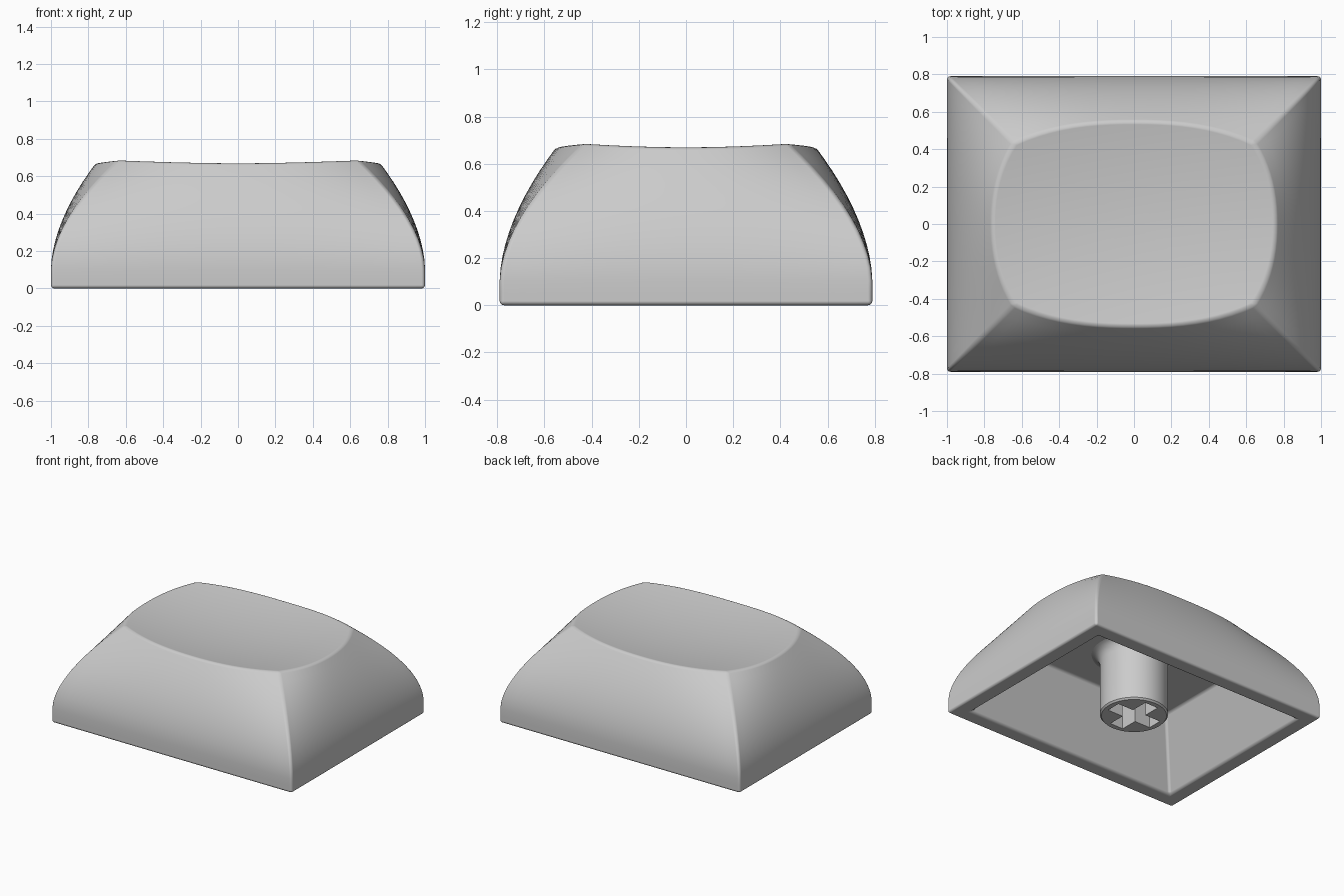
import bpy, bmesh, math

if "Cube" in bpy.data.objects:
    bpy.data.objects.remove(bpy.data.objects["Cube"])

HX, HY = 1.0, 0.79      # half footprint
N = 20                  # points per side


def dish(x, y):
    """Height of the scooped top surface."""
    return 0.626 + 0.079 * x * x + 0.151 * y * y


def inset(z):
    return 0.24 * (max(0, z - 0.1) / 0.57) ** 1.8


def wall_point(side, s, z):
    """Point on a bulged side wall; s runs -1..1 along the side."""
    i = inset(z)
    power = 2.2 if side % 2 == 0 else 2.5
    across = i * (1 + 0.417 * abs(s) ** power)
    cx, cy = HX - 1.417 * i, HY - 1.417 * i
    return [(HX - across, s * cy), (-s * cx, HY - across),
            (-HX + across, -s * cy), (s * cx, -HY + across)][side]


def rect_point(side, s, hx, hy):
    return [(hx, s * hy), (-s * hx, hy), (-hx, -s * hy), (s * hx, -hy)][side]


def make_object(name, bm):
    bmesh.ops.recalc_face_normals(bm, faces=bm.faces)
    me = bpy.data.meshes.new(name)
    bm.to_mesh(me)
    bm.free()
    ob = bpy.data.objects.new(name, me)
    bpy.context.collection.objects.link(ob)
    return ob


def bridge(bm, a, b):
    n = len(a)
    for i in range(n):
        j = (i + 1) % n
        bm.faces.new((a[i], a[j], b[j], b[i]))


# Cap shell: cavity ceiling -> cavity wall -> rim -> outer wall -> dished top
params = [(side, -1 + 2 * k / N) for side in range(4) for k in range(N)]
tops = []
for side, s in params:
    z = 0.67
    for _ in range(30):
        z = dish(*wall_point(side, s, z))
    tops.append(z)

rings = [[(*rect_point(p, s, 0.685, 0.475), 0.48) for p, s in params],
         [(*rect_point(p, s, 0.885, 0.675), 0.0) for p, s in params]]
WALL = 13
for k in range(WALL + 1):
    ring = []
    for (p, s), zt in zip(params, tops):
        z = zt * k / WALL
        ring.append((*wall_point(p, s, z), z))
    rings.append(ring)
rim = rings[-1]
for f in (0.92, 0.8, 0.65, 0.5, 0.35, 0.2, 0.08):
    rings.append([(x * f, y * f, dish(x * f, y * f)) for x, y, _ in rim])

bm = bmesh.new()
vr = [[bm.verts.new(c) for c in ring] for ring in rings]
for a, b in zip(vr, vr[1:]):
    bridge(bm, a, b)
bm.faces.new(vr[0])
bm.faces.new(vr[-1])
for f in bm.faces:
    f.smooth = True
cap = make_object("cap_shell", bm)
bev = cap.modifiers.new("soft_edges", 'BEVEL')
bev.width = 0.018
bev.segments = 3
bev.limit_method = 'ANGLE'
bev.angle_limit = math.radians(24)
bev.harden_normals = True

# Stem: lathed post flaring into the ceiling
profile = [(0.222, 0.0), (0.233, 0.012), (0.233, 0.40), (0.238, 0.43),
           (0.252, 0.458), (0.275, 0.476), (0.30, 0.483), (0.30, 0.52)]
SEG = 64
bm = bmesh.new()
vr = [[bm.verts.new((r * math.cos(2 * math.pi * i / SEG),
                     r * math.sin(2 * math.pi * i / SEG), z))
       for i in range(SEG)] for r, z in profile]
for a, b in zip(vr, vr[1:]):
    bridge(bm, a, b)
bm.faces.new(vr[0])
bm.faces.new(vr[-1])
stem = make_object("stem", bm)

# Cross-shaped socket cut into the stem
L, W = 0.185, 0.055
quarter = [(L, -W), (L, W), (W, W)]
outline = []
for q in range(4):
    for x, y in quarter:
        for _ in range(q):
            x, y = -y, x
        outline.append((x, y))
bm = bmesh.new()
low = [bm.verts.new((x, y, -0.1)) for x, y in outline]
high = [bm.verts.new((x, y, 0.4)) for x, y in outline]
bridge(bm, low, high)
bm.faces.new(low)
bm.faces.new(high)
cutter = make_object("socket_cutter", bm)
cutter.hide_render = True

cut = stem.modifiers.new("socket", 'BOOLEAN')
cut.operation = 'DIFFERENCE'
cut.solver = 'EXACT'
cut.object = cutter

# Apply the cut, then smooth the stem
bpy.ops.object.select_all(action='DESELECT')
stem.select_set(True)
bpy.context.view_layer.objects.active = stem
bpy.ops.object.convert(target='MESH')
bpy.ops.object.shade_smooth_by_angle(angle=math.radians(35))
bpy.data.objects.remove(cutter)
